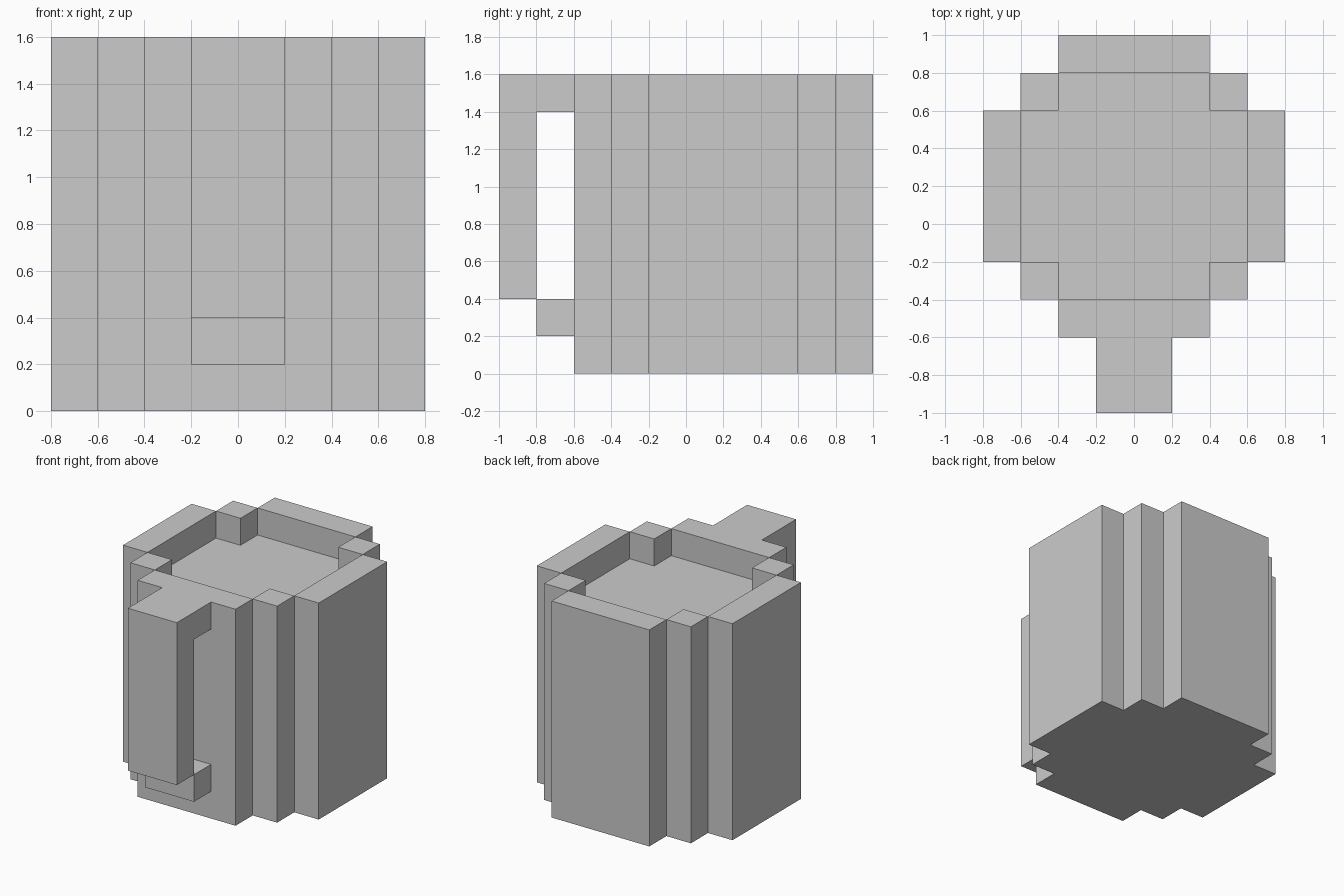
import bpy, bmesh

if "Cube" in bpy.data.objects:
    bpy.data.objects.remove(bpy.data.objects["Cube"])


def finish(name, bm):
    mesh = bpy.data.meshes.new(name)
    bm.to_mesh(mesh)
    bm.free()
    obj = bpy.data.objects.new(name, mesh)
    bpy.context.collection.objects.link(obj)
    return obj


def face(bm, pts):
    return bm.faces.new([bm.verts.new(p) for p in pts])


def walls(bm, loop, z0, z1):
    # counter-clockwise loop gives outward-facing quads
    for (ax, ay), (bx, by) in zip(loop, loop[1:] + loop[:1]):
        face(bm, [(ax, ay, z0), (bx, by, z0), (bx, by, z1), (ax, ay, z1)])


def mirrored(half):
    # right half listed front to back, mirrored across x = 0
    return half + [(-x, y) for x, y in reversed(half)]


def side_extrusion(name, profile, half_width):
    # extrude a (y, z) profile symmetrically along x
    bm = bmesh.new()
    cap = face(bm, [(-half_width, y, z) for y, z in profile])
    ext = bmesh.ops.extrude_face_region(bm, geom=[cap], use_keep_orig=True)
    moved = [v for v in ext["geom"] if isinstance(v, bmesh.types.BMVert)]
    bmesh.ops.translate(bm, verts=moved, vec=(2 * half_width, 0, 0))
    bmesh.ops.recalc_face_normals(bm, faces=bm.faces)
    return finish(name, bm)


HEIGHT, FILL = 1.6, 1.4

# Stepped plan outlines of the mug, outside and inside
outer = mirrored([(.4, -.6), (.4, -.4), (.6, -.4), (.6, -.2), (.8, -.2),
                  (.8, .6), (.6, .6), (.6, .8), (.4, .8), (.4, 1)])
inner = mirrored([(.4, -.4), (.4, -.2), (.6, -.2),
                  (.6, .6), (.4, .6), (.4, .8)])

# Mug body: outside, underside, inside and filled surface
bm = bmesh.new()
walls(bm, outer, 0, HEIGHT)
face(bm, [(x, y, 0) for x, y in reversed(outer)])
walls(bm, inner[::-1], FILL, HEIGHT)
face(bm, [(x, y, FILL) for x, y in inner])

# Rim tops: front and back, then sides and corners on both sides
rim = [(-.4, .4, -.6, -.4), (-.4, .4, .8, 1)]
for x0, x1, y0, y1 in [(.6, .8, -.2, .6), (.4, .6, .6, .8), (.4, .6, -.4, -.2)]:
    rim += [(x0, x1, y0, y1), (-x1, -x0, y0, y1)]
for x0, x1, y0, y1 in rim:
    face(bm, [(x0, y0, HEIGHT), (x1, y0, HEIGHT), (x1, y1, HEIGHT), (x0, y1, HEIGHT)])
bmesh.ops.remove_doubles(bm, verts=bm.verts, dist=1e-4)
finish("mug_body", bm)

# Handle: hooked arm and the lower foot that meets it at one edge
side_extrusion("handle_arm", [(-.6, 1.6), (-1, 1.6), (-1, .4), (-.8, .4),
                              (-.8, 1.4), (-.6, 1.4)], .2)
side_extrusion("handle_foot", [(-.6, .4), (-.8, .4), (-.8, .2), (-.6, .2)], .2)
